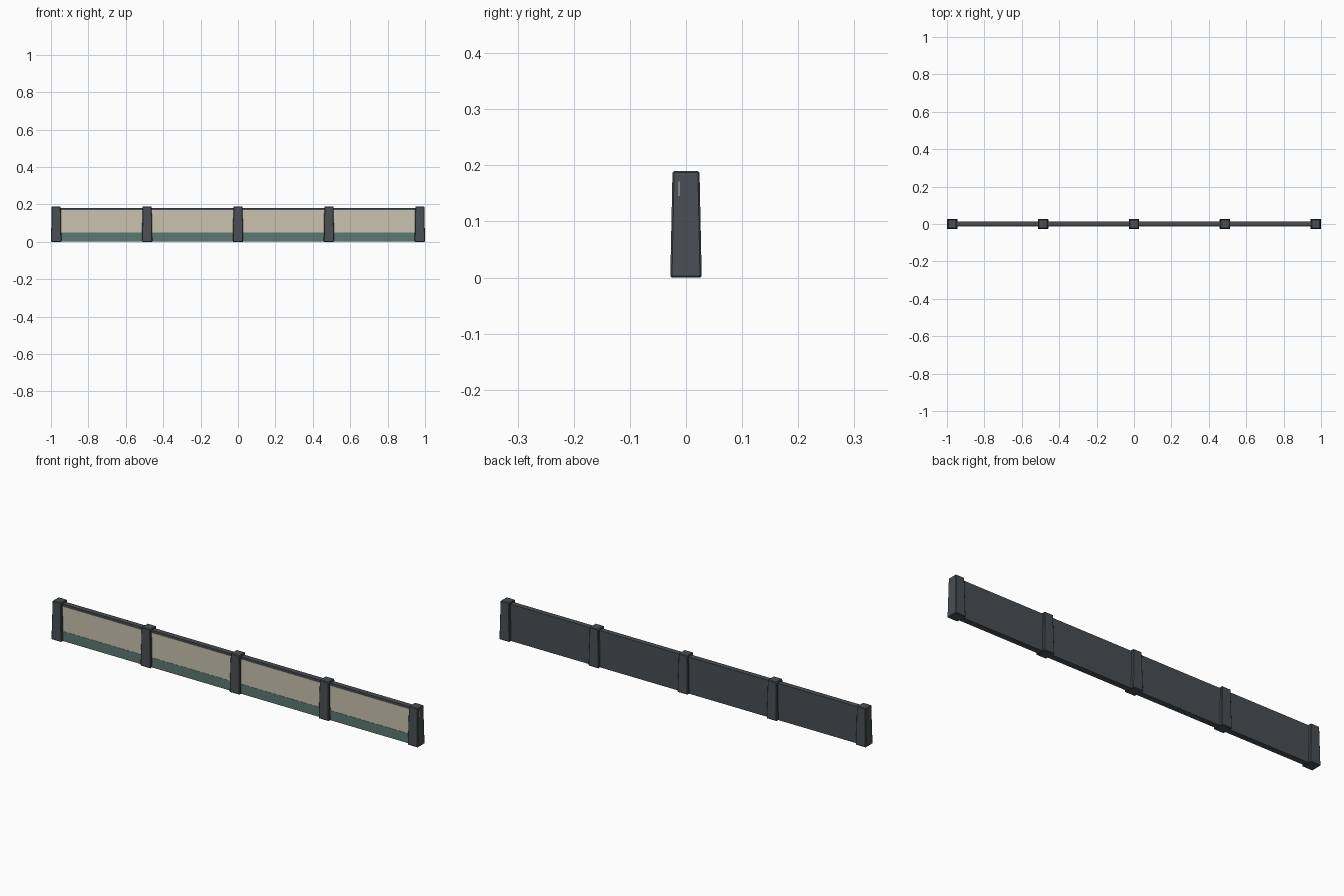
import bpy, bmesh

if "Cube" in bpy.data.objects:
    bpy.data.objects.remove(bpy.data.objects["Cube"])

def mat(name, c):
    m = bpy.data.materials.new(name)
    m.diffuse_color = (*c, 1)
    m.use_nodes = True
    m.node_tree.nodes["Principled BSDF"].inputs["Base Color"].default_value = m.diffuse_color
    return m

grey = mat("dark grey", (0.068, 0.077, 0.085))
cream = mat("cream", (0.58, 0.54, 0.42))
green = mat("muted green", (0.105, 0.19, 0.165))

def block(name, x, y, z, material, taper=1.0, bevel=0.0):
    """Box from (min, max) ranges, optionally narrowed at the top."""
    bm = bmesh.new()
    bmesh.ops.create_cube(bm, size=1)
    cx, cy = sum(x) / 2, sum(y) / 2
    for v in bm.verts:
        t = taper if v.co.z > 0 else 1.0
        v.co = (cx + v.co.x * (x[1] - x[0]) * t,
                cy + v.co.y * (y[1] - y[0]) * t,
                z[0] + (v.co.z + 0.5) * (z[1] - z[0]))
    if bevel:
        bmesh.ops.bevel(bm, geom=bm.edges[:], offset=bevel, segments=1,
                        affect='EDGES', profile=0.5)
    me = bpy.data.meshes.new(name)
    bm.to_mesh(me)
    bm.free()
    me.materials.append(material)
    ob = bpy.data.objects.new(name, me)
    bpy.context.collection.objects.link(ob)
    return ob

# Long backing wall, dark at back and along the top
block("wall_panel", (-0.985, 0.985), (-0.012, 0.014), (0.001, 0.182), grey)

# Cream upper face and green skirting on the front
block("front_facing", (-0.985, 0.997), (-0.0135, -0.0115), (0.046, 0.171), cream)
block("skirting", (-0.985, 0.985), (-0.0145, -0.0115), (0.001, 0.049), green)

# Five tapered posts
for i in range(5):
    cx = -0.972 + 0.486 * i
    block(f"post_{i + 1}", (cx - 0.028, cx + 0.028), (-0.028, 0.028),
          (0.0, 0.19), grey, taper=0.86, bevel=0.003)
